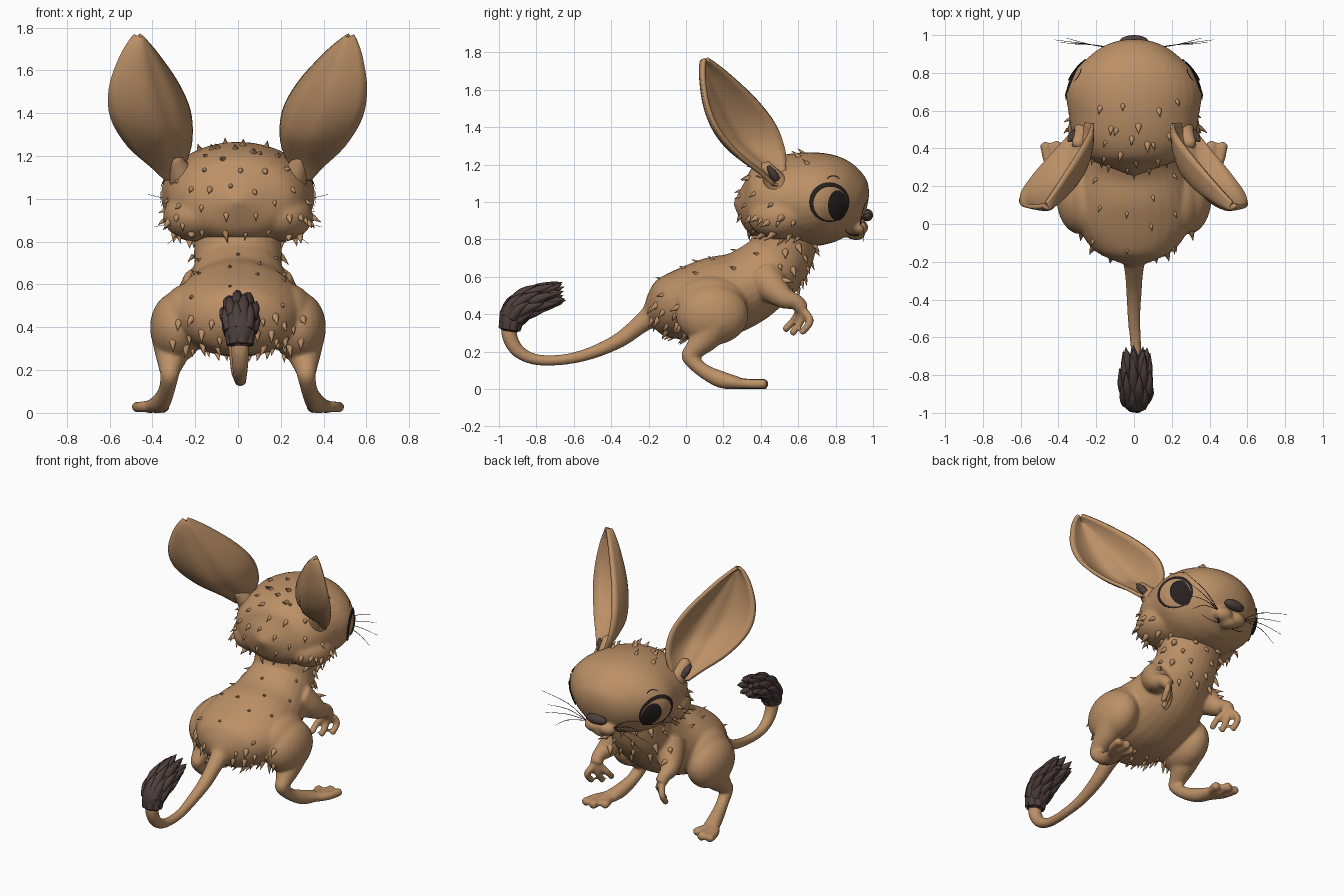
import bpy, bmesh, math, random
from mathutils import Vector, Matrix
from mathutils.bvhtree import BVHTree

if "Cube" in bpy.data.objects:
    bpy.data.objects.remove(bpy.data.objects["Cube"])

random.seed(4)


def material(name, rgb):
    m = bpy.data.materials.new(name)
    m.diffuse_color = (*rgb, 1)
    m.use_nodes = True
    m.node_tree.nodes["Principled BSDF"].inputs["Base Color"].default_value = m.diffuse_color
    return m


TAN = material("tan fur", (0.50, 0.28, 0.135))
DARK = material("dark fur", (0.075, 0.05, 0.045))
BLACK = material("eye black", (0.02, 0.015, 0.014))


def finish(name, bm, mat, voxel=0, smooth=0, angle=60):
    bmesh.ops.recalc_face_normals(bm, faces=bm.faces)
    me = bpy.data.meshes.new(name)
    bm.to_mesh(me)
    bm.free()
    ob = bpy.data.objects.new(name, me)
    bpy.context.collection.objects.link(ob)
    me.materials.append(mat)
    bpy.context.view_layer.objects.active = ob
    ob.select_set(True)
    bpy.ops.object.shade_smooth_by_angle(angle=math.radians(angle))
    ob.select_set(False)
    if voxel:
        r = ob.modifiers.new("fuse", 'REMESH')
        r.mode, r.voxel_size, r.use_smooth_shade = 'VOXEL', voxel, True
        s = ob.modifiers.new("soften", 'SMOOTH')
        s.iterations, s.factor = smooth, 0.5
    return ob


def spline(pts, n):
    """Catmull-Rom through points of any dimension."""
    out = []
    for i in range(len(pts) - 1):
        a, b, c, d = (pts[min(max(i + k, 0), len(pts) - 1)] for k in (-1, 0, 1, 2))
        for j in range(n):
            t = j / n
            out.append([0.5 * (2 * q + (r - p) * t + (2 * p - 5 * q + 4 * r - s) * t * t
                        + (3 * q - p - 3 * r + s) * t ** 3) for p, q, r, s in zip(a, b, c, d)])
    return out + [list(pts[-1])]


def tube(bm, pts, n=4, sides=16):
    """Round-ended tube; points are x, y, z, radius across, radius up."""
    pts = [p if len(p) == 5 else (*p, p[3]) for p in pts]
    pts = spline(pts, n)
    co = [Vector(p[:3]) for p in pts]
    rings = []
    for i, p in enumerate(pts):
        t = (co[min(i + 1, len(co) - 1)] - co[max(i - 1, 0)]).normalized()
        ref = Vector((1, 0, 0)) if abs(t.x) < 0.8 else Vector((0, 0, 1))
        side = (ref - t * ref.dot(t)).normalized()
        up = t.cross(side)
        rings.append([bm.verts.new(co[i] + side * p[3] * math.cos(a) + up * p[4] * math.sin(a))
                      for a in (2 * math.pi * k / sides for k in range(sides))])
        if i in (0, len(pts) - 1):
            pole = bm.verts.new(co[i] + t * min(p[3], p[4]) * (0.5 if i else -0.5))
            first = pole if i == 0 else first
    for r, q in zip(rings, rings[1:]):
        for k in range(sides):
            bm.faces.new((r[k], r[k - 1], q[k - 1], q[k]))
    for k in range(sides):
        bm.faces.new((first, rings[0][k - 1], rings[0][k]))
        bm.faces.new((pole, rings[-1][k], rings[-1][k - 1]))


def ball(bm, loc, size):
    bmesh.ops.create_uvsphere(bm, u_segments=24, v_segments=16, radius=1,
                              matrix=Matrix.Translation(loc) @ Matrix.Diagonal((*size, 1)))


# body: torso, haunches, legs, arms and tail fused into one skin
bm = bmesh.new()
tube(bm, [(0, -.19, .42, .11, .09), (0, -.13, .43, .22, .155), (0, 0, .455, .30, .195),
          (0, .15, .485, .305, .22), (0, .30, .535, .265, .205), (0, .41, .61, .23, .19),
          (0, .49, .69, .205, .18), (0, .525, .79, .205, .175), (0, .54, .92, .21, .17)], sides=28)
for s in (-1, 1):
    ball(bm, (s * .285, .14, .40), (.126, .195, .165))
    ball(bm, (s * .23, .13, .455), (.13, .2, .15))
    tube(bm, [(s * .30, .16, .36, .11), (s * .31, .10, .27, .078), (s * .318, .04, .205, .052),
              (s * .32, .02, .17, .043), (s * .335, .09, .10, .039), (s * .36, .19, .05, .046),
              (s * .385, .28, .032, .054, .034)])
    for x, y, r in ((.345, .39, .028), (.41, .43, .029), (.472, .425, .027)):
        tube(bm, [(s * .39, .25, .032, .03), (s * (x * .7 + .12), .33, .028, r), (s * x, y, .027, r)])
    tube(bm, [(s * .16, .42, .59, .11), (s * .21, .47, .535, .085), (s * .245, .53, .485, .058),
              (s * .25, .59, .465, .042), (s * .245, .62, .43, .04)])
    for x, y, z in ((.19, .525, .315), (.235, .565, .295), (.28, .615, .30)):
        tube(bm, [(s * .245, .615, .43, .024), (s * (x + .005), y + .05, .365, .021), (s * x, y, z, .02)])
tube(bm, [(0, -.12, .43, .09), (0, -.22, .365, .055), (0, -.35, .265, .042), (0, -.5, .195, .034),
          (.01, -.65, .158, .029), (.01, -.8, .157, .03), (.01, -.90, .205, .037),
          (.01, -.945, .29, .042), (.01, -.94, .37, .04)])
body = finish("body", bm, TAN, 0.0095, 8)

# head with muzzle puffs and chin
bm = bmesh.new()
tube(bm, [(0, .30, .99, .13, .10), (0, .35, .99, .25, .175), (0, .45, 1.0, .32, .23),
          (0, .58, 1.01, .345, .25), (0, .70, 1.015, .36, .25), (0, .79, 1.0, .325, .238),
          (0, .87, .975, .245, .198), (0, .92, .955, .17, .145), (0, .945, .945, .105, .09),
          (0, .958, .94, .02, .02)], sides=36)
for s in (-1, 1):
    ball(bm, (s * .05, .925, .865), (.065, .05, .045))
    # soft cheeks running down into the neck
    ball(bm, (s * .2, .5, .92), (.15, .17, .12))
ball(bm, (0, .91, .825), (.05, .05, .03))
head = finish("head", bm, TAN, 0.012, 6)

# cupped ears, each with its own slight bow
B, AXIS, W = Vector((.277, .48, 1.09)), Vector((.23, -.395, .665)), Vector((.178, -.152, -.012))
WIDTHS = spline([(0, .25), (.1, .45), (.25, .82), (.45, 1.02), (.65, .88), (.85, .5), (.96, .2), (1, .04)], 4)
for s, label, tip, bow in ((-1, "left", -.055, .035), (1, "right", 0, -.005)):
    bm = bmesh.new()
    N = AXIS.cross(W).normalized()
    rows = []
    for u, w in WIDTHS:
        row = []
        for k in range(17):
            v = k / 8 - 1
            cup = -.15 * (1 - v * v) * (.2 + .8 * w) * min(1, .35 + 2 * u) + .018 * math.exp(-(v * 5) ** 2) * w
            p = B + AXIS * u + W * (w * v) + N * (cup + .035)
            p.x += tip * u + bow * 4 * u * (1 - u)
            row.append(bm.verts.new((s * p.x, p.y, p.z)))
        rows.append(row)
    for a, b in zip(rows, rows[1:]):
        for k in range(16):
            bm.faces.new((a[k], a[k + 1], b[k + 1], b[k]))
    ear = finish(label + "_ear", bm, TAN)
    sol = ear.modifiers.new("thickness", 'SOLIDIFY')
    sol.thickness, sol.offset = .022, 0
    # ear root and the dark hair inside it
    bm = bmesh.new()
    tube(bm, [(s * .22, .52, 1.04, .09), (s * .265, .475, 1.11, .062), (s * .30, .42, 1.2, .03)])
    finish(label + "_ear_root", bm, TAN)
    bm = bmesh.new()
    tube(bm, [(s * .312, .485, 1.12, .02), (s * .328, .462, 1.155, .022), (s * .345, .44, 1.19, .008)])
    finish(label + "_ear_hair", bm, DARK)

bpy.context.view_layer.update()
dg = bpy.context.evaluated_depsgraph_get()
head_tree = BVHTree.FromObject(head, dg)


def decal(name, s, inner, outer, mat, lift=.006):
    """Thin strip laid on the side of the head between two (y, z) lines."""
    bm = bmesh.new()
    grid = []
    for (y0, z0), (y1, z1) in zip(inner, outer):
        row = []
        for k in range(6):
            y, z = y0 + (y1 - y0) * k / 5, z0 + (z1 - z0) * k / 5
            hit, nor = head_tree.ray_cast(Vector((s, y, z)), Vector((-s, 0, 0)))[:2]
            if hit is None:
                hit, nor = head_tree.find_nearest(Vector((s * .2, y, z)))[:2]
            row.append(bm.verts.new(hit + nor * lift))
        grid.append(row)
    for a, b in zip(grid, grid[1:]):
        for k in range(5):
            bm.faces.new((a[k], a[k + 1], b[k + 1], b[k]))
    bmesh.ops.remove_doubles(bm, verts=bm.verts, dist=1e-5)
    finish(name, bm, mat)


def oval(cy, cz, ry, rz, a0=0, a1=360, n=40):
    return [(cy + ry * math.cos(math.radians(a0 + (a1 - a0) * i / n)),
             cz + rz * math.sin(math.radians(a0 + (a1 - a0) * i / n))) for i in range(n + 1)]


# eyes, brows, mouth and whiskers
for s, label in ((-1, "left"), (1, "right")):
    decal(label + "_eye_rim", s, oval(.770, .992, .088, .088), oval(.764, 1.0, .105, .103), BLACK)
    decal(label + "_pupil", s, [(.806, .983)] * 41, oval(.806, .983, .05, .078), BLACK, .008)
    decal(label + "_brow", s, oval(.785, 1.105, .035, .028, 30, 150, 12),
          oval(.785, 1.105, .039, .034, 30, 150, 12), BLACK)
    decal(label + "_mouth", s, oval(.90, .865, .05, .035, 190, 300, 12),
          oval(.90, .865, .053, .041, 190, 300, 12), BLACK)
    bm = bmesh.new()
    for x, y, z in ((.42, .975, 1.02), (.36, .985, .94), (.39, .96, .87), (.33, .95, .79)):
        tube(bm, [(s * .10, .93, .88, .002), (s * .23, .95, (z + .9) / 2 + .01, .002), (s * x, y, z, .001)], sides=5)
    finish(label + "_whiskers", bm, DARK)

# nose
bm = bmesh.new()
ball(bm, (0, .968, .93), (.075, .032, .033))
finish("nose", bm, DARK)

# dark tail tip: core with long overlapping locks
bm = bmesh.new()
path = spline([(.01, -.945, .31, .045), (.01, -.93, .38, .072), (.01, -.885, .438, .074),
               (.01, -.81, .477, .052), (.01, -.70, .51, .012)], 4)
tube(bm, [tuple(p) for p in path], 1, 14)
for i in (1, 4, 7, 10, 12):
    for k in range(7):
        a = 2 * math.pi * (k + (i % 2) * .5) / 7
        pts, reach = [], random.uniform(.85, 1.3)
        for j, r, w in ((0, .72, .03), (3, 1.0, .024), (6, 1.14, .001)):
            m = min(i + j, 16)
            q = Vector(path[m][:3])
            t = (Vector(path[min(m + 1, 16)][:3]) - Vector(path[m - 1][:3])).normalized()
            rad = path[i][3] * r
            q += Vector((1, 0, 0)) * rad * math.cos(a) + t.cross(Vector((1, 0, 0))) * rad * .85 * math.sin(a)
            pts.append((*(q + t * ((i + j - m) * .013 + j * .003) * reach), w))
        tube(bm, pts, 3, 7)
finish("tail_tuft", bm, DARK)


def fur(name, ob, regions):
    """Small hooked locks spaced over parts of a surface."""
    bm = bmesh.new()
    polys = [(p.center.copy(), p.normal.copy()) for p in ob.evaluated_get(dg).data.polygons]
    random.shuffle(polys)
    for rule, gap, size, flow in regions:
        used = []
        for c, n in polys:
            if rule(c, n) and all((c - q).length > gap for q in used):
                used.append(c)
                k = size * random.uniform(.75, 1.2)
                f = Vector(flow)
                f = (f - n * f.dot(n)).normalized()
                a, b, d = c - n * k * .4 - f * k * .1, c + n * k * .15 + f * k * .12, c + n * k * .6 + f * k * .6
                tube(bm, [(*a, k * .5), (*b, k * .2), (*d, .001)], 3, 8)
    finish(name, bm, TAN)


fur("head_fur", head, [
    (lambda c, n: c.y < .50 and c.z > .82, .09, .045, (0, -.5, -1)),
    (lambda c, n: .36 < c.y < .60 and .80 < c.z < .95 and abs(c.x) > .2, .068, .06, (0, -1, -.6)),
    (lambda c, n: .42 < c.y < .66 and n.z > .85, .11, .055, (0, -1, .3))])
fur("body_fur", body, [
    (lambda c, n: -.2 < c.y < .0 and .25 < c.z < .45 and .08 < abs(c.x) < .31, .062, .052, (0, -.5, -1)),
    (lambda c, n: -.14 < c.y < .10 and c.z < .32 and abs(c.x) < .22, .075, .045, (0, -.5, -1)),
    (lambda c, n: -.15 < c.y < .42 and c.z > .48 and n.z > .3 and abs(c.x) < .22, .14, .035, (0, -1, -.4)),
    (lambda c, n: c.y > .5 and .52 < c.z < .78 and abs(c.x) < .24 and n.y > .1, .078, .058, (0, -.1, -1))])
